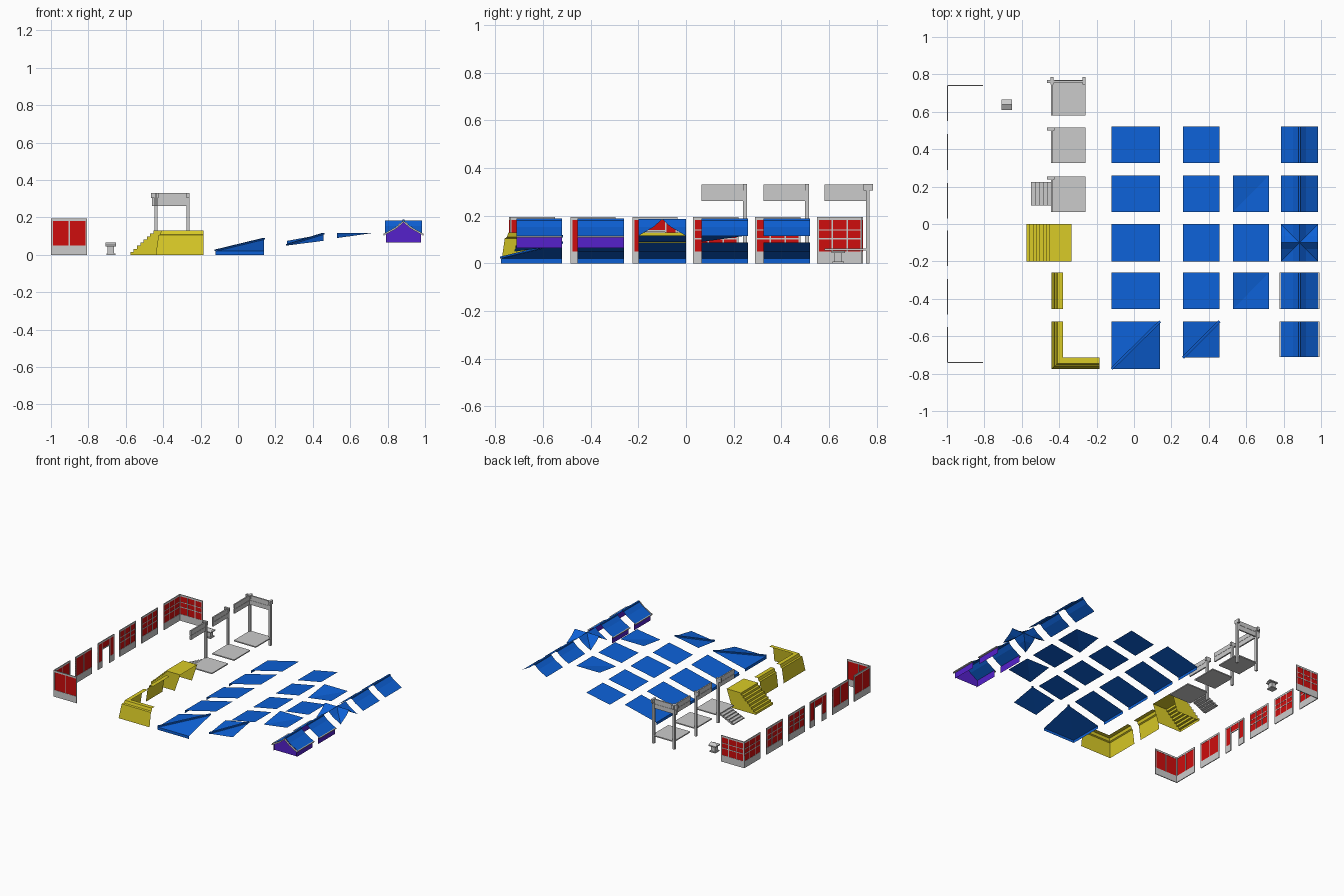
import bpy
from mathutils import Vector

cube = bpy.data.objects.get("Cube")
if cube:
    bpy.data.objects.remove(cube, do_unlink=True)


def material(name, rgb):
    m = bpy.data.materials.new(name)
    m.use_nodes = True
    m.diffuse_color = (*rgb, 1)
    m.node_tree.nodes["Principled BSDF"].inputs["Base Color"].default_value = (*rgb, 1)
    return m


GREY = material("stone grey", (.6, .6, .6))
RED = material("lacquer red", (.62, .004, .004))
BLUE = material("roof blue", (.004, .12, .68))
YELLOW = material("base yellow", (.7, .6, .02))
PURPLE = material("gable purple", (.09, .015, .6))


def mesh(name, verts, faces, mat):
    me = bpy.data.meshes.new(name)
    me.from_pydata([tuple(v) for v in verts], [], faces)
    me.materials.append(mat)
    ob = bpy.data.objects.new(name, me)
    bpy.context.collection.objects.link(ob)
    return ob


def box(name, x, y, z, mat):
    """Box from three (low, high) ranges."""
    v = [(a, b, c) for a in x for b in y for c in z]
    f = [(0, 1, 3, 2), (4, 6, 7, 5), (0, 4, 5, 1), (2, 3, 7, 6), (0, 2, 6, 4), (1, 5, 7, 3)]
    return mesh(name, v, f, mat)


def sweep(name, lines, mat):
    """Sheet joining successive lines of equal length."""
    n = len(lines[0])
    faces = [(i * n + j, (i + 1) * n + j, (i + 1) * n + j + 1, i * n + j + 1)
             for i in range(len(lines) - 1) for j in range(n - 1)]
    return mesh(name, [p for line in lines for p in line], faces, mat)


# Wall panels: u runs along the wall, place() turns it along x or y
W = .19


def wall(name, start, along_x, style):
    def part(label, u, z, t, mat):
        a = (start[0] + u[0], start[0] + u[1]) if along_x else (start[1] + u[0], start[1] + u[1])
        b = start[1] if along_x else start[0]
        t = (b - t, b + t)
        if along_x:
            box(name + label, a, t, z, mat)
        else:
            box(name + label, t, a, z, mat)
    lo, hi, bar = .05, .182, .008
    if style == "door":
        for k, u in enumerate([(0, .05), (.14, W)]):
            part("_base", u, (0, lo), .003, GREY)
            part("_red_side", u, (lo, hi), .0015, RED)
        part("_red_top", (.05, .14), (.135, hi), .0015, RED)
        for u in (.046, .136):
            part("_jamb", (u, u + bar), (0, hi), .003, GREY)
        part("_lintel", (.05, .14), (.131, .139), .003, GREY)
    else:
        part("_base", (0, W), (0, lo), .003, GREY)
        part("_red", (0, W), (lo, hi), .0015, RED)
        uprights = [W / 2] if style == "plain" else [W / 3, W * 2 / 3]
        for u in uprights:
            part("_mullion", (u - .003, u + .003), (lo, hi), .003, GREY)
        if style == "lattice":
            part("_crossbar", (0, W), (.1, .106), .003, GREY)
            part("_upper_crossbar", (0, W), (.137, .142), .003, GREY)
    part("_top_rail", (0, W), (hi, .195), .003, GREY)
    for u in (0, W - bar):
        part("_stile", (u, u + bar), (lo, hi), .003, GREY)


styles = ["plain", "plain", "door", "lattice", "lattice", "lattice"]
starts = [-.74, -.485, -.225, .03, .29, .55]
for i, (s, y) in enumerate(zip(styles, starts)):
    wall(f"wall_{i + 1}", (-.997, y), False, s)
wall("front_corner_wall", (-.997, -.74), True, "plain")
wall("back_corner_wall", (-.997, .74), True, "lattice")

# Small stone lantern
for part, r, z in [("foot", .024, (0, .008)), ("stem", .017, (.008, .044)), ("cap", .028, (.044, .052))]:
    box("lantern_" + part, (-.68 - r, -.68 + r), (.638 - r, .638 + r), z, GREY)
sweep("lantern_roof", [[(x, y, z) for x in (-.708, -.652)]
                       for y, z in [(.61, .052), (.638, .066), (.666, .052)]], GREY)


# Porch decks with posts and hanging rails
def post(x, y):
    box("porch_post", (x - .008, x + .008), (y - .008, y + .008), (0, .33), GREY)


def rail(name, along_x, fixed, a, b):
    for label, z, t in [("upper", (.298, .33), .005), ("lower", (.262, .294), .005), ("core", (.29, .3), .003)]:
        f = (fixed - t, fixed + t)
        if along_x:
            box(f"{name}_{label}", (a, b), f, z, GREY)
        else:
            box(f"{name}_{label}", f, (a, b), z, GREY)


for y in (.065, .325, .58):
    box("porch_deck", (-.44, -.26), (y, y + .19), (.054, .062), GREY)
    post(-.438, y + .182)
    rail("porch_rail", False, -.438, y, y + .19)
    box("post_bracket", (-.465, -.425), (y + .174, y + .19), (.305, .332), GREY)
post(-.268, .762)
rail("back_porch_rail", True, .762, -.46, -.26)
box("back_post_bracket", (-.276, -.26), (.745, .785), (.305, .332), GREY)
box("back_corner_bracket", (-.446, -.43), (.745, .785), (.305, .332), GREY)

# Open porch steps
for i in range(5):
    x = -.55 + i * .022
    box("porch_step", (x, x + .024), (.1, .225), (.01 * i + .004, .01 * i + .012), GREY)
for y in (.1, .221):
    mesh("step_stringer", [(-.55, y, 0), (-.53, y, 0), (-.44, y, .042), (-.44, y, .056), (-.55, y, .01)],
         [(0, 1, 2, 3, 4)], GREY)

# Yellow podium: battered shell swept straight and around the corner
PROFILE = [(0, 0), (.015, .105), (.024, .11), (.03, .13), (.06, .13)]
sweep("podium_straight", [[(-.44 + d, y, z) for d, z in PROFILE] for y in (-.455, -.26)], YELLOW)
sweep("podium_corner", [[(-.44 + d, -.52, z) for d, z in PROFILE],
                        [(-.44 + d, -.775 + d, z) for d, z in PROFILE],
                        [(-.185, -.775 + d, z) for d, z in PROFILE]], YELLOW)

# Yellow staircase: treads with closed sides
N, X0, TREAD, RISE = 8, -.575, .0175, .13 / 8
steps = []
for i in range(N):
    steps += [(X0 + i * TREAD, i * RISE), (X0 + i * TREAD, (i + 1) * RISE)]
steps.append((-.335, .13))
sweep("podium_stairs", [[(x, y, z) for x, z in steps] for y in (-.2, 0)], YELLOW)
for y in (-.2, 0):
    outline = steps + [(-.38, 0)]
    mesh("stairs_side", [(x, y, z) for x, z in outline], [tuple(range(len(outline)))], YELLOW)


# Roof sheets
def slope(name, x, y, z):
    sweep(name, [[(x[0], b, z[0]) for b in y], [(x[1], b, z[1]) for b in y]], BLUE)


def corner_sheet(name, x, y, z):
    """Square sheet folded on its diagonal; z is front left, front right, back left, back right."""
    v = [(x[0], y[0], z[0]), (x[1], y[0], z[1]), (x[0], y[1], z[2]), (x[1], y[1], z[3])]
    mesh(name, v, [(0, 1, 3), (0, 3, 2)], BLUE)


def hip_rib(p, q):
    p, q = Vector(p), Vector(q)
    side = Vector((.005, -.005, 0))
    up = Vector((0, 0, .008))
    sweep("hip_rib", [[e - side, e - side + up, e + side + up, e + side] for e in (p, q)], BLUE)


ROWS = [(.325, .52), (.065, .26), (-.2, 0), (-.455, -.26)]
for i, y in enumerate(ROWS):
    slope("eave_roof", (-.12, .14), y, (.02, .083))
    slope("eave_lip", (-.12, -.119), y, (0, .02))
    slope("middle_roof", (.262, .457), y, (.05, .088))
slope("upper_roof", (.53, .722), ROWS[2], (.09, .117))
corner_sheet("upper_roof_back", (.53, .722), ROWS[1], (.09, .117, .117, .117))
corner_sheet("upper_roof_front", (.53, .722), ROWS[3], (.09, .117, .117, .117))
corner_sheet("eave_hip", (-.12, .14), (-.775, -.52), (.02, .02, .02, .083))
sweep("eave_hip_lip", [[(x, y, z) for z in (0, .02)]
                       for x, y in [(-.12, -.52), (-.12, -.775), (.14, -.775)]], BLUE)
corner_sheet("middle_hip", (.262, .457), (-.715, -.52), (.05, .075, .075, .11))
hip_rib((-.12, -.775, .02), (.14, -.52, .083))
hip_rib((.262, -.715, .05), (.457, -.52, .11))

# Ridge roofs
CX = .885
HALF = [(.1, .115), (.035, .153), (0, .185)]
GABLE = [(-d, z) for d, z in HALF] + [(d, z) for d, z in HALF[-2::-1]]
for y in [ROWS[0], ROWS[1], ROWS[3], (-.71, -.52)]:
    sweep("ridge_roof", [[(CX + d, b, z) for d, z in GABLE] for b in y], BLUE)
    box("ridge_cap", (CX - .006, CX + .006), y, (.178, .188), BLUE)

# Crossing: each half gable is clipped along the valley diagonals
for dx, dy in [(1, 0), (-1, 0), (0, 1), (0, -1)]:
    for s in (1, -1):
        lines = [[(CX + dx * r - dy * s * d, -.1 + dy * r + dx * s * d, z) for d, z in HALF]
                 for r in (.1,)]
        lines.append([(CX + dx * d - dy * s * d, -.1 + dy * d + dx * s * d, z) for d, z in HALF])
        sweep("crossing_roof", lines, BLUE)

# Purple gable walls, grey eave trim and bargeboards
for y in [ROWS[3], (-.71, -.52)]:
    for s in (1, -1):
        sweep("gable_side_wall", [[(CX + s * .094, b, z) for z in (.065, .115)] for b in y], PURPLE)
        a, b = sorted((CX + s * .095, CX + s * .108))
        box("eave_trim", (a, b), y, (.108, .114), GREY)
end = [(-.094, .065)] + [(d * .94, z - .002) for d, z in GABLE] + [(.094, .065)]
mesh("gable_end_wall", [(CX + d, -.7, z) for d, z in end], [tuple(range(len(end)))], PURPLE)
for b in (-.712, -.72):
    sweep("bargeboard", [[(CX + d * 1.06, b, z - 0.012), (CX + d * 1.06, b, z - .002)] for d, z in GABLE], GREY)
